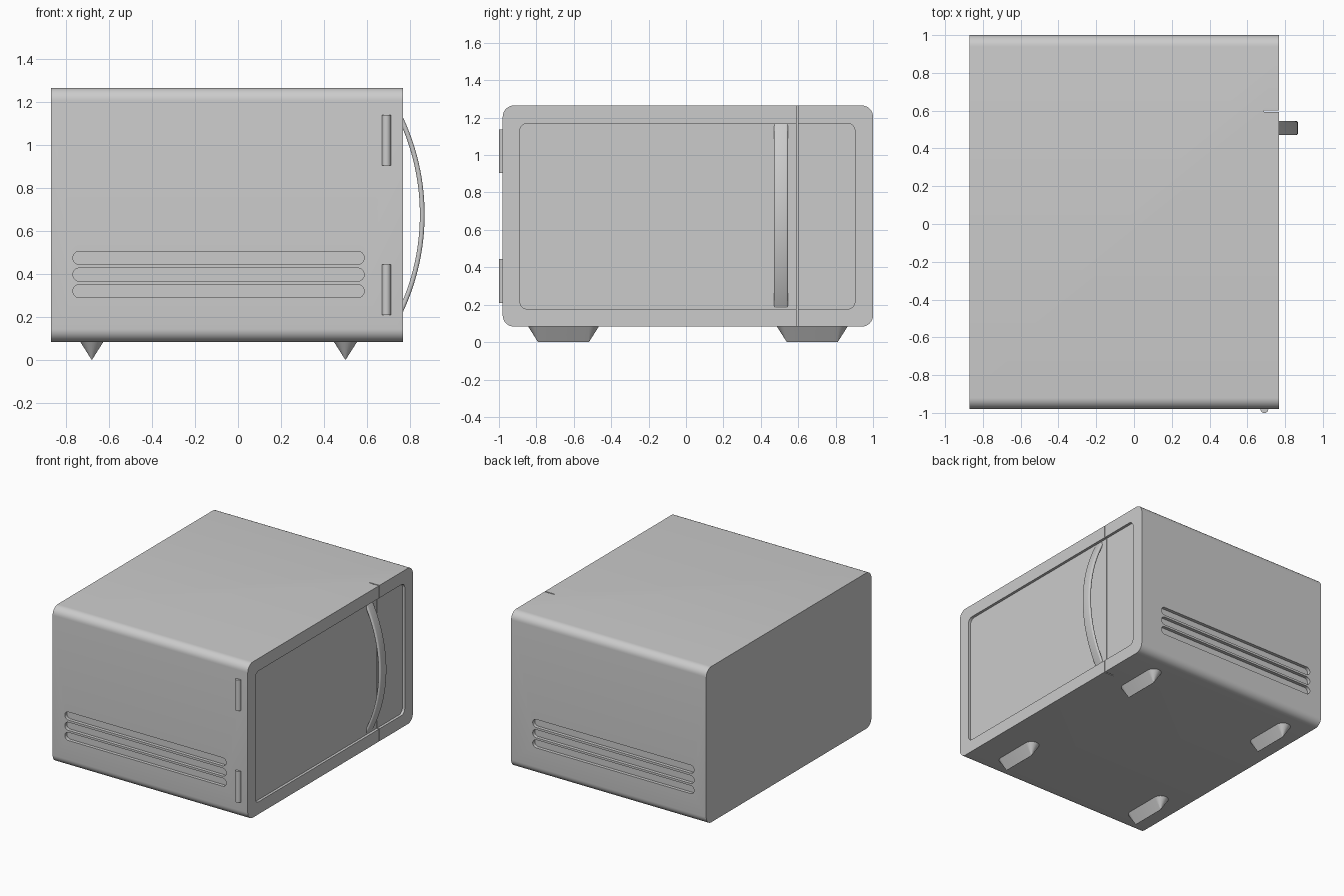
import bpy, bmesh, math

if "Cube" in bpy.data.objects:
    bpy.data.objects.remove(bpy.data.objects["Cube"])


def make(name, bm):
    bmesh.ops.recalc_face_normals(bm, faces=bm.faces[:])
    mesh = bpy.data.meshes.new(name)
    bm.to_mesh(mesh)
    bm.free()
    ob = bpy.data.objects.new(name, mesh)
    bpy.context.collection.objects.link(ob)
    return ob


def loft(name, rings):
    """Skin a list of equal-length point rings and cap both ends."""
    bm = bmesh.new()
    vs = [[bm.verts.new(p) for p in ring] for ring in rings]
    n = len(vs[0])
    for a, b in zip(vs, vs[1:]):
        for i in range(n):
            j = (i + 1) % n
            bm.faces.new((a[i], a[j], b[j], b[i]))
    bm.faces.new(vs[0])
    bm.faces.new(vs[-1])
    return make(name, bm)


def rounded(u0, u1, v0, v1, r, seg=8, half=0.0):
    """Rounded rectangle outline; half > 0 skips the duplicate joins of a full end."""
    pts = []
    for k, (cu, cv) in enumerate([(u1 - r, v1 - r), (u0 + r, v1 - r),
                                  (u0 + r, v0 + r), (u1 - r, v0 + r)]):
        for i in range(seg + 1):
            a = math.pi / 2 * (k + i / seg)
            p = (cu + r * math.cos(a), cv + r * math.sin(a))
            if not pts or math.dist(p, pts[-1]) > 1e-5:
                pts.append(p)
    if math.dist(pts[0], pts[-1]) < 1e-5:
        pts.pop()
    return pts


def prism(name, outline, w0, w1, axis):
    place = {'x': lambda u, v, w: (w, u, v), 'y': lambda u, v, w: (u, w, v)}[axis]
    return loft(name, [[place(u, v, w) for u, v in outline] for w in (w0, w1)])


def smooth(ob):
    bpy.ops.object.select_all(action='DESELECT')
    ob.select_set(True)
    bpy.context.view_layer.objects.active = ob
    bpy.ops.object.shade_smooth_by_angle(angle=math.radians(30))


def cut(ob, cutter):
    bpy.context.view_layer.objects.active = ob
    mod = ob.modifiers.new("cut", 'BOOLEAN')
    mod.operation, mod.solver, mod.object = 'DIFFERENCE', 'EXACT', cutter
    bpy.ops.object.modifier_apply(modifier=mod.name)
    bpy.data.objects.remove(cutter)


# Oven body, rounded along its length
Y0, Y1, FACE = -0.98, 1.0, 0.768
body = prism("oven_body", rounded(Y0, Y1, 0.083, 1.265, 0.06), -0.87, FACE, 'x')

# Recessed door panel
cut(body, prism("panel_cutter", rounded(-0.888, 0.903, 0.177, 1.17, 0.04), FACE - 0.02, 0.9, 'x'))

# Slit between the door and the control side
cut(body, prism("slit_cutter", [(0.592, 0), (0.6, 0), (0.6, 1.4), (0.592, 1.4)], 0.688, 0.9, 'x'))

# Three vent slots on both flanks
for z in (0.319, 0.396, 0.474):
    slot = rounded(-0.768, 0.587, z - 0.0305, z + 0.0305, 0.0305)
    cut(body, prism("vent_cutter", slot, Y0 - 0.1, Y0 + 0.025, 'y'))
    cut(body, prism("vent_cutter", slot, Y1 - 0.025, Y1 + 0.1, 'y'))
smooth(body)

# Hinge pins
for label, z0, z1 in (("lower", 0.208, 0.444), ("upper", 0.904, 1.138)):
    ring = [(0.69 + 0.021 * math.cos(t * math.pi / 12), Y0 + 0.021 * math.sin(t * math.pi / 12))
            for t in range(24)]
    smooth(loft(label + "_hinge", [[(x, y, z) for x, y in ring] for z in (z0, z1)]))

# Feet: stadium tops tapering to a straight ridge
for x in (-0.68, 0.5):
    for y in (-0.655, 0.675):
        h, r = 0.135, 0.058
        rings = []
        for rr, z in ((r, 0.09), (0.001, 0.0)):
            ring = []
            for s in (1, -1):
                for i in range(13):
                    a = math.pi * i / 12
                    ring.append((x + s * rr * math.cos(a), y + s * (h + rr * math.sin(a)), z))
            rings.append(ring)
        smooth(loft("foot", rings))

# Bowed door handle, swept with a flat rounded section
R, cx, cz, yc = 1.057, -0.2, 0.675, 0.508
section = rounded(-0.011, 0.011, -0.038, 0.038, 0.0105, seg=5)
rings = []
for i in range(41):
    a = -0.485 + 0.97 * i / 40
    rings.append([(cx + (R + u) * math.cos(a), yc + v, cz + (R + u) * math.sin(a))
                  for u, v in section])
smooth(loft("door_handle", rings))
